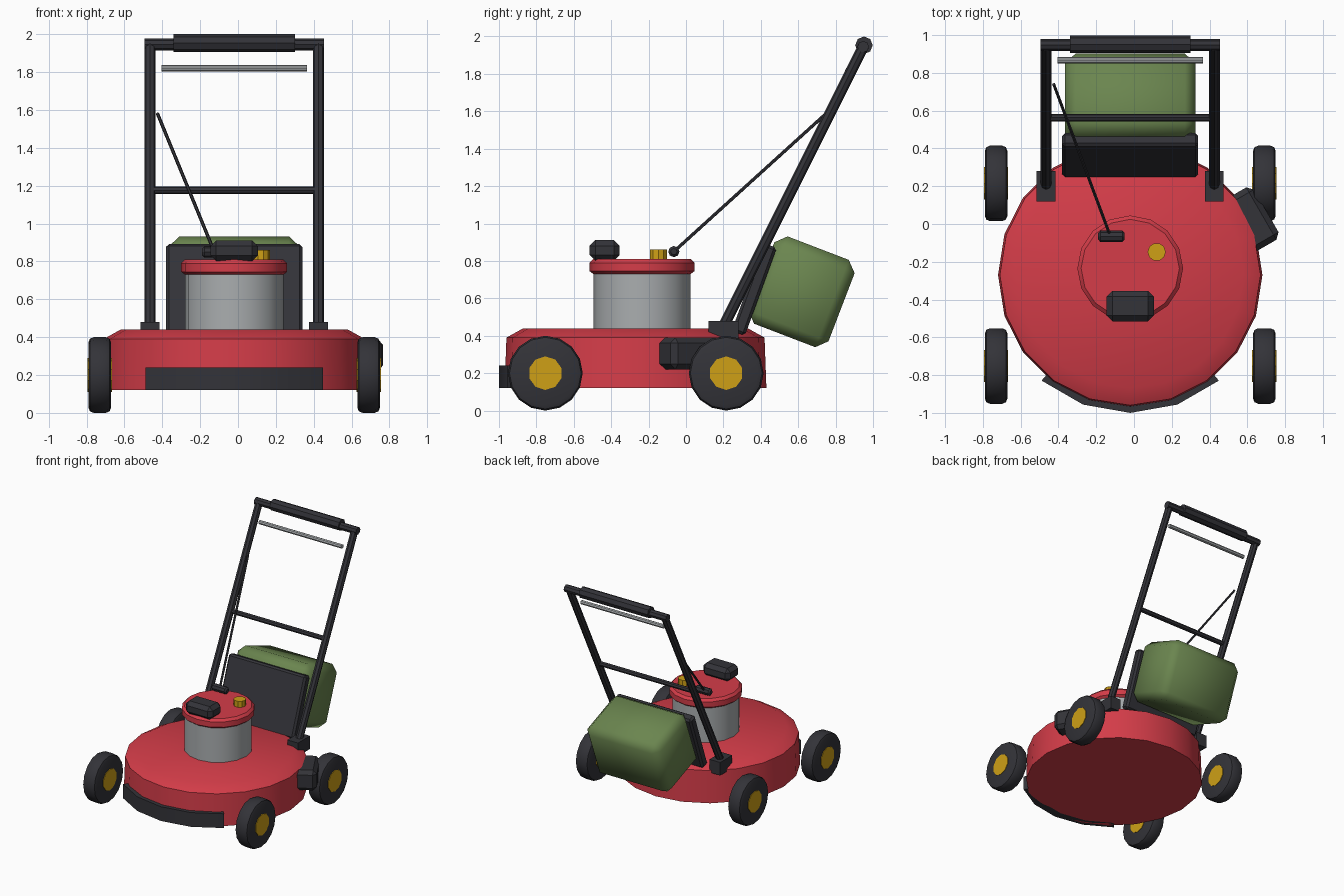
import bpy, bmesh
from math import radians, sin, cos, pi
from mathutils import Vector, Matrix

cube = bpy.data.objects.get("Cube")
if cube:
    bpy.data.objects.remove(cube, do_unlink=True)

CX = -0.02  # symmetry plane of the machine


def material(name, rgb):
    m = bpy.data.materials.new(name)
    m.use_nodes = True
    color = (*rgb, 1)
    m.diffuse_color = color
    m.node_tree.nodes["Principled BSDF"].inputs["Base Color"].default_value = color
    return m


RED = material("red_paint", (0.66, 0.046, 0.066))
DARK = material("dark_plastic", (0.033, 0.033, 0.04))
GREY = material("grey_metal", (0.40, 0.42, 0.43))
GREEN = material("green_fabric", (0.145, 0.235, 0.078))
YELLOW = material("yellow_plastic", (0.62, 0.35, 0.008))


def finish(name, bm, mat, bevel=0, segments=1, angle=30, bevel_angle=60):
    """Turn a bmesh into a named, coloured, smooth-by-angle object."""
    if bevel:
        edges = [e for e in bm.edges if e.calc_face_angle(0) > radians(bevel_angle)]
        bmesh.ops.bevel(bm, geom=edges, offset=bevel, segments=segments,
                        profile=0.5, affect='EDGES')
    bmesh.ops.recalc_face_normals(bm, faces=bm.faces)
    mesh = bpy.data.meshes.new(name)
    bm.to_mesh(mesh)
    bm.free()
    mesh.materials.append(mat)
    obj = bpy.data.objects.new(name, mesh)
    bpy.context.collection.objects.link(obj)
    bpy.ops.object.select_all(action='DESELECT')
    obj.select_set(True)
    bpy.context.view_layer.objects.active = obj
    bpy.ops.object.shade_smooth_by_angle(angle=radians(angle))
    return obj


def box(name, mat, center, size, rotation=None, **kw):
    bm = bmesh.new()
    bmesh.ops.create_cube(bm, size=1, matrix=Matrix.Diagonal((*size, 1)))
    kw_bevel = {k: kw.pop(k) for k in ("bevel", "segments") if k in kw}
    if rotation:
        turn = Matrix.Rotation(radians(rotation[0]), 3, rotation[1])
        bmesh.ops.rotate(bm, verts=bm.verts, matrix=turn)
    bmesh.ops.translate(bm, verts=bm.verts, vec=center)
    return finish(name, bm, mat, **kw_bevel, **kw)


def rod(name, mat, start, end, radius, sides=8, **kw):
    a, b = Vector(start), Vector(end)
    d = b - a
    place = Matrix.Translation((a + b) / 2) @ d.to_track_quat('Z', 'Y').to_matrix().to_4x4()
    bm = bmesh.new()
    bmesh.ops.create_cone(bm, cap_ends=True, segments=sides, radius1=radius,
                          radius2=radius, depth=d.length, matrix=place)
    return finish(name, bm, mat, **kw)


def lathe(name, mat, center, profile, sides, angle=30):
    """Closed solid from (radius, height) rings around a vertical axis."""
    bm = bmesh.new()
    rings = [[bm.verts.new((center[0] + r * cos(2 * pi * i / sides),
                            center[1] + r * sin(2 * pi * i / sides), z))
              for i in range(sides)] for r, z in profile]
    for low, high in zip(rings, rings[1:]):
        for i in range(sides):
            j = (i + 1) % sides
            bm.faces.new((low[i], low[j], high[j], high[i]))
    bm.faces.new(rings[0])
    bm.faces.new(rings[-1])
    return finish(name, bm, mat, angle=angle)


# Deck
DECK = (CX, -0.27)
lathe("deck", RED, DECK, [(0.70, 0.12), (0.69, 0.39), (0.60, 0.44)], 20, angle=40)

# Front bumper: a curved strip in four segments
bm = bmesh.new()
columns = []
for step in range(-2, 3):
    a = radians(20 * step)
    columns.append([bm.verts.new((DECK[0] + r * sin(a), DECK[1] - r * cos(a), z))
                    for r, z in ((0.66, 0.12), (0.73, 0.12), (0.73, 0.24), (0.66, 0.24))])
for p, q in zip(columns, columns[1:]):
    for i in range(4):
        j = (i + 1) % 4
        bm.faces.new((p[i], p[j], q[j], q[i]))
bm.faces.new(columns[0])
bm.faces.new(columns[-1])
finish("front_bumper", bm, DARK)

# Engine block with its cap
ENGINE = (CX, -0.235)
lathe("engine_block", GREY, ENGINE, [(0.26, 0.42), (0.26, 0.74)], 16)
lathe("engine_cap", RED, ENGINE,
      [(0.26, 0.73), (0.28, 0.745), (0.28, 0.79), (0.26, 0.81)], 16)
box("air_filter", DARK, (CX, -0.435, 0.856), (0.25, 0.16, 0.11), bevel=0.03)
lathe("fuel_cap", YELLOW, (0.12, -0.148), [(0.048, 0.80), (0.048, 0.86)], 10)

# Pull starter
rod("starter_grip", DARK, (-0.19, -0.065, 0.85), (-0.05, -0.065, 0.85), 0.03,
    bevel=0.012)
rod("starter_cord", DARK, (-0.125, -0.065, 0.85), (-0.425, 0.74, 1.58), 0.009, 6)

# Wheels and hubs
for side, sx in (("left", 1), ("right", -1)):
    for end, y in (("front", -0.752), ("rear", 0.215)):
        x = CX + sx * 0.71
        rod(f"{end}_{side}_tyre", DARK, (x - 0.06, y, 0.2), (x + 0.06, y, 0.2), 0.2, 16,
            bevel=0.028, segments=2)
        rod(f"{end}_{side}_hub", YELLOW, (x - 0.064, y, 0.2), (x + 0.064, y, 0.2), 0.09, 10)

# Side discharge chute
box("discharge_chute", DARK, (0.57, -0.005, 0.305), (0.30, 0.32, 0.17),
    rotation=(30, 'Z'), bevel=0.03)


# Handle frame, leaning back along a straight line
def on_handle(x, z):
    return (x, 0.2 + (z - 0.45) / 2, z)


RAIL = 0.445
for side, sx in (("left", 1), ("right", -1)):
    x = CX + sx * RAIL
    box(f"{side}_handle_bracket", DARK, (x, 0.2, 0.425), (0.1, 0.16, 0.11))
    rod(f"{side}_handle_rail", DARK, on_handle(x, 0.42), on_handle(x, 1.95), 0.029)
rod("handle_top_bar", DARK, on_handle(CX - 0.475, 1.945), on_handle(CX + 0.475, 1.945), 0.031)
rod("handle_grip", DARK, on_handle(CX - 0.32, 1.953), on_handle(CX + 0.32, 1.953), 0.047)
rod("handle_cross_bar", DARK, on_handle(CX - RAIL, 1.175), on_handle(CX + RAIL, 1.175), 0.02)
rod("control_bar", GREY, (CX - 0.385, 0.868, 1.82), (CX + 0.385, 0.868, 1.82), 0.017)

# Rear flap and grass bag, both tilted back
box("rear_flap", DARK, (CX, 0.365, 0.648), (0.72, 0.075, 0.50),
    rotation=(-20, 'X'), bevel=0.015)
box("grass_bag", GREEN, (CX, 0.617, 0.635), (0.69, 0.46, 0.50),
    rotation=(-21, 'X'), bevel=0.055, angle=50)
